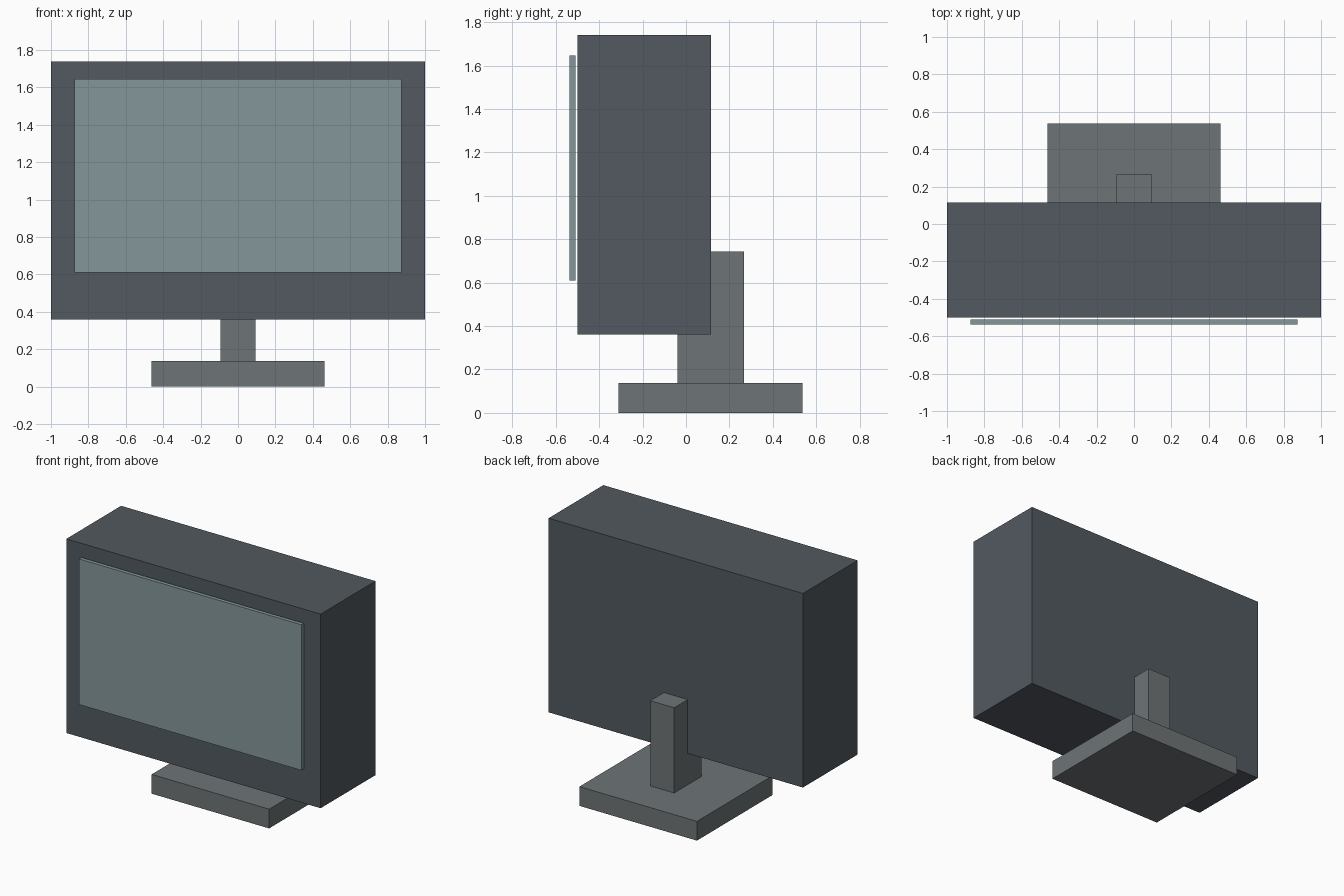
import bpy

if "Cube" in bpy.data.objects:
    bpy.data.objects.remove(bpy.data.objects["Cube"])


def material(name, rgb):
    mat = bpy.data.materials.new(name)
    mat.diffuse_color = (*rgb, 1)
    mat.use_nodes = True
    mat.node_tree.nodes["Principled BSDF"].inputs["Base Color"].default_value = mat.diffuse_color
    return mat


def box(name, half_width, y0, y1, z0, z1, mat):
    """Box centred on x = 0, given its y and z limits."""
    bpy.ops.mesh.primitive_cube_add(size=1, location=(0, (y0 + y1) / 2, (z0 + z1) / 2))
    obj = bpy.context.object
    obj.name = name
    obj.scale = (2 * half_width, y1 - y0, z1 - z0)
    bpy.ops.object.transform_apply(location=False, rotation=False, scale=True)
    obj.data.materials.append(mat)
    return obj


dark = material("dark_casing", (0.085, 0.10, 0.115))
glass = material("screen_glass", (0.23, 0.31, 0.32))
grey = material("stand_grey", (0.155, 0.175, 0.18))

# Deep casing with a thin screen panel just in front of it
box("casing", 1.0, -0.50, 0.115, 0.36, 1.74, dark)
box("screen", 0.875, -0.537, -0.51, 0.61, 1.645, glass)

# Stand: neck runs up behind the casing from a flat foot
box("neck", 0.094, -0.04, 0.267, 0.135, 0.743, grey)
box("base", 0.462, -0.31, 0.537, 0.0, 0.137, grey)
